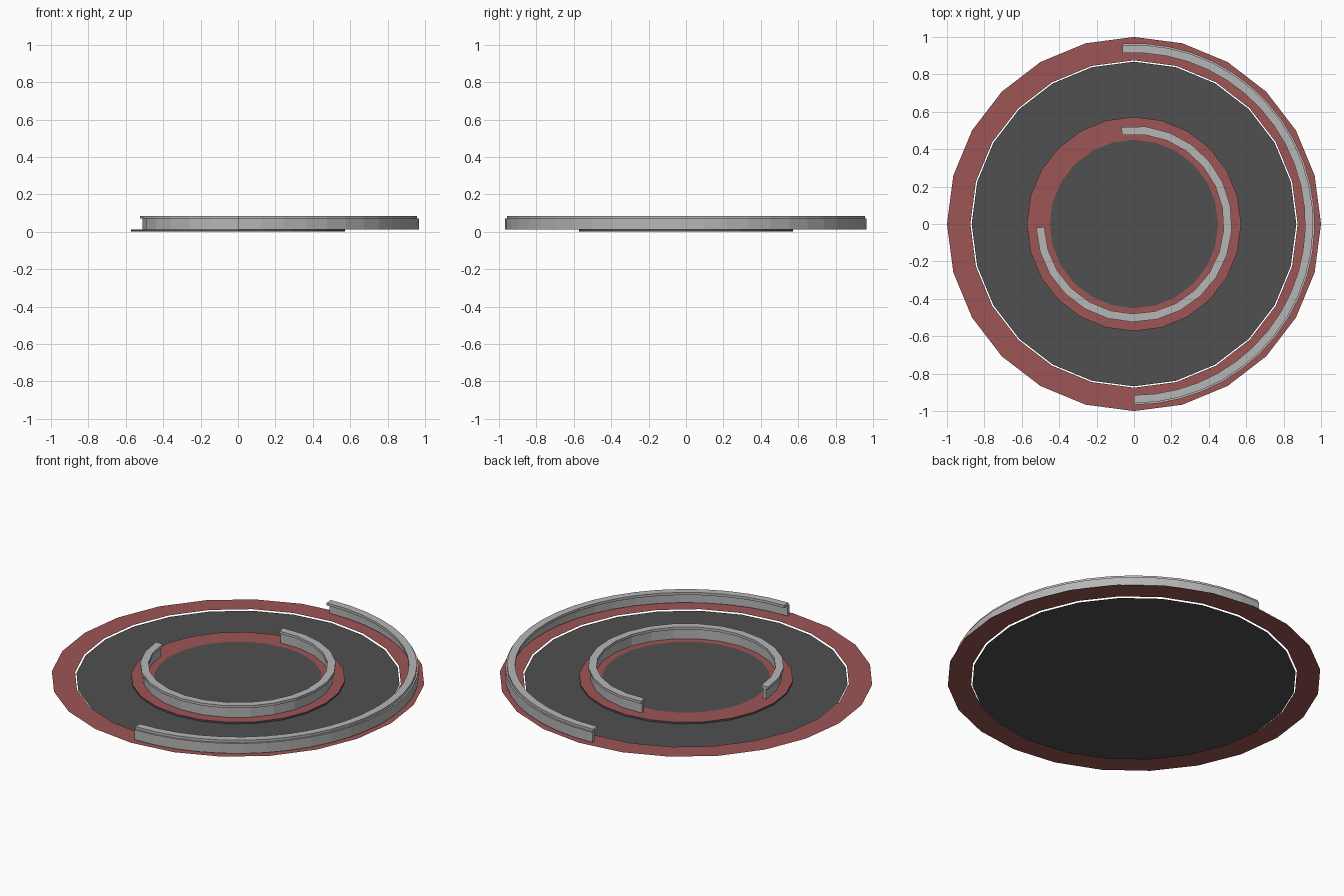
import bpy
from math import sin, cos, radians

cube = bpy.data.objects.get("Cube")
if cube:
    bpy.data.objects.remove(cube)


def material(name, rgb):
    mat = bpy.data.materials.new(name)
    mat.use_nodes = True
    mat.diffuse_color = (*rgb, 1)
    mat.node_tree.nodes["Principled BSDF"].inputs["Base Color"].default_value = (*rgb, 1)
    return mat


asphalt = material("dark asphalt", (0.08, 0.08, 0.08))
red = material("faded red", (0.34, 0.09, 0.09))
steel = material("light grey", (0.47, 0.47, 0.47))


def build(name, verts, faces, mats):
    mesh = bpy.data.meshes.new(name)
    mesh.from_pydata(verts, [], faces)
    for mat in mats:
        mesh.materials.append(mat)
    obj = bpy.data.objects.new(name, mesh)
    bpy.context.collection.objects.link(obj)
    return obj


def circle(radius, z, sides=24):
    return [(radius * cos(radians(360 * i / sides)),
             radius * sin(radians(360 * i / sides)), z) for i in range(sides)]


def bridge(a, b, sides=24):
    """Quads joining two rings of vertices that start at a and b."""
    return [(a + i, a + (i + 1) % sides, b + (i + 1) % sides, b + i) for i in range(sides)]


def arc_sweep(name, profile, start, end, steps):
    """Sweep a closed (radius, height) profile along a flat arc."""
    n = len(profile)
    verts = []
    for i in range(steps + 1):
        a = radians(start + (end - start) * i / steps)
        verts += [(r * cos(a), r * sin(a), z) for r, z in profile]
    faces = [(i * n + j, (i + 1) * n + j, (i + 1) * n + (j + 1) % n, i * n + (j + 1) % n)
             for i in range(steps) for j in range(n)]
    faces += [tuple(reversed(range(n))), tuple(range(steps * n, steps * n + n))]
    return build(name, verts, faces, [steel])


def rect(r0, r1, z0, z1):
    return [(r0, z0), (r0, z1), (r1, z1), (r1, z0)]


# Road surface and the flat kerb around it
build("road", circle(0.868, 0), [tuple(range(24))], [asphalt])
build("outer_kerb", circle(0.875, 0.006) + circle(1, 0.006), bridge(24, 0), [red])

# Raised island: dark sides and middle, red band on top
island = build("island", circle(0.573, 0.001) + circle(0.573, 0.011) + circle(0.45, 0.011),
               bridge(0, 24) + bridge(24, 48) + [tuple(range(48, 72))], [asphalt, red])
for face in island.data.polygons:
    if face.normal.z > 0.5 and len(face.vertices) == 4:
        face.material_index = 1

# Guard rails: upright wall with a flat cap
for label, wall, cap, start, end, steps in (
        ("outer", (0.945, 0.967), (0.915, 0.958), 93.75, -90, 25),
        ("inner", (0.49, 0.512), (0.48, 0.524), 97.5, -178, 19)):
    arc_sweep(label + "_rail_wall", rect(*wall, 0.011, 0.07), start, end, steps)
    arc_sweep(label + "_rail_cap", rect(*cap, 0.07, 0.085), start, end, steps)
